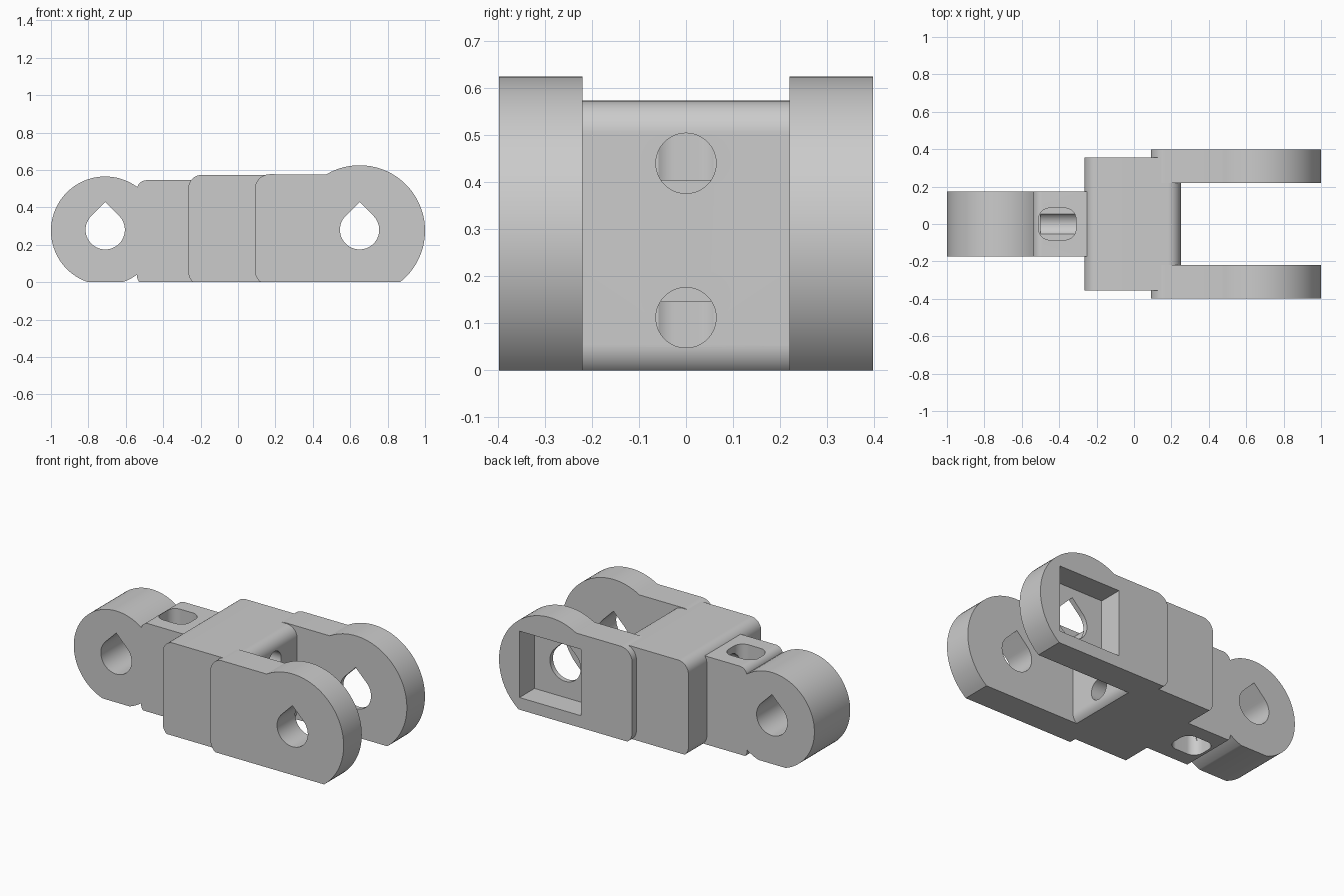
import bpy, bmesh, math
from mathutils import Matrix, Vector

cube = bpy.data.objects.get("Cube")
if cube:
    bpy.data.objects.remove(cube, do_unlink=True)

grey = bpy.data.materials.new("plain grey")
grey.use_nodes = True
grey.diffuse_color = (0.6, 0.6, 0.6, 1)
grey.node_tree.nodes["Principled BSDF"].inputs["Base Color"].default_value = grey.diffuse_color

MID = 0.275      # height of the pivot axes
SUNK = -0.016    # lower outline before the flat base is trimmed


def arc(cx, cz, r, start, end):
    n = max(6, int(abs(end - start) / 4))
    angles = [math.radians(start + (end - start) * i / n) for i in range(n + 1)]
    return [(cx + r * math.cos(a), cz + r * math.sin(a)) for a in angles]


def rounded_rect(x0, x1, z0, z1, r):
    return (arc(x0 + r, z0 + r, r, 180, 270) + arc(x1 - r, z0 + r, r, 270, 360)
            + arc(x1 - r, z1 - r, r, 0, 90) + arc(x0 + r, z1 - r, r, 90, 180))


def prism(name, outline, y0, y1, trim=False, turn=None):
    """Extrude an x-z outline along y, optionally trimmed flat at z = 0."""
    bm = bmesh.new()
    bm.faces.new([bm.verts.new((x, y0, z)) for x, z in outline])
    bmesh.ops.remove_doubles(bm, verts=bm.verts, dist=1e-5)
    if trim:
        bmesh.ops.bisect_plane(bm, geom=bm.verts[:] + bm.edges[:] + bm.faces[:],
                               plane_co=(0, 0, 0), plane_no=(0, 0, 1), clear_inner=True)
    out = bmesh.ops.extrude_face_region(bm, geom=bm.faces[:])
    moved = [g for g in out["geom"] if isinstance(g, bmesh.types.BMVert)]
    bmesh.ops.translate(bm, verts=moved, vec=Vector((0, y1 - y0, 0)))
    bmesh.ops.recalc_face_normals(bm, faces=bm.faces)
    if turn:
        bm.transform(turn)
    mesh = bpy.data.meshes.new(name)
    bm.to_mesh(mesh)
    bm.free()
    mesh.materials.append(grey)
    obj = bpy.data.objects.new(name, mesh)
    bpy.context.collection.objects.link(obj)
    return obj


def activate(obj):
    bpy.ops.object.select_all(action='DESELECT')
    obj.select_set(True)
    bpy.context.view_layer.objects.active = obj


def cut(obj, cutters):
    activate(obj)
    for cutter in cutters:
        mod = obj.modifiers.new("cut", 'BOOLEAN')
        mod.operation = 'DIFFERENCE'
        mod.solver = 'EXACT'
        mod.object = cutter
        bpy.ops.object.modifier_apply(modifier=mod.name)


def teardrop(name, cx, r=0.105):
    cz = MID + 0.005
    outline = arc(cx, cz, r, 135, 405) + [(cx, cz + r * math.sqrt(2))]
    return prism(name, outline, -0.6, 0.6)


# Rear knuckle: round eye and narrow neck in one outline
eye = arc(-0.71, MID, 0.29, 54, 306)
neck = (arc(-0.49, 0.034, 0.05, 187, 270) + [(-0.2, SUNK), (-0.2, 0.545)]
        + arc(-0.49, 0.495, 0.05, 90, 163))
knuckle = prism("rear_knuckle", eye + neck, -0.175, 0.175, trim=True)

# Middle block
body = prism("body_block", rounded_rect(-0.265, 0.25, SUNK, 0.573, 0.07),
             -0.355, 0.355, trim=True)

# Fork arms
arm_outline = (arc(0.17, 0.064, 0.08, 180, 270) + arc(0.65, MID, 0.35, -124, 120.4)
               + arc(0.17, 0.497, 0.08, 90, 180))
right_arm = prism("right_arm", arm_outline, -0.397, -0.22, trim=True)
left_arm = prism("left_arm", arm_outline, 0.22, 0.397, trim=True)

# Cutters: pivot holes, nut pocket, cord slots and cord channels
rear_hole = teardrop("rear_hole_cutter", -0.71)
fork_hole = teardrop("fork_hole_cutter", 0.65)
pocket = prism("pocket_cutter", [(0.44, 0.075), (0.86, 0.075), (0.86, 0.485), (0.44, 0.485)],
               0.25, 0.6)
lay_flat = Matrix.Rotation(math.pi / 2, 4, 'X')
along_x = Matrix.Rotation(math.pi / 2, 4, 'Z')
slot_shape = rounded_rect(-0.51, -0.31, -0.085, 0.085, 0.06)
slots = [prism("slot_cutter", slot_shape, z0, z1, turn=lay_flat)
         for z0, z1 in ((0.405, 0.8), (-0.2, 0.145))]
channels = [prism("channel_cutter", arc(0, z, 0.064, 0, 360), -0.4, 0.5, turn=along_x)
            for z in (0.44, 0.112)]

cut(knuckle, [rear_hole] + slots + channels)
cut(body, channels)
cut(right_arm, [fork_hole])
cut(left_arm, [fork_hole, pocket])

for helper in [rear_hole, fork_hole, pocket] + slots + channels:
    bpy.data.objects.remove(helper, do_unlink=True)

for part in (knuckle, body, right_arm, left_arm):
    activate(part)
    bpy.ops.object.shade_smooth_by_angle(angle=math.radians(25))
